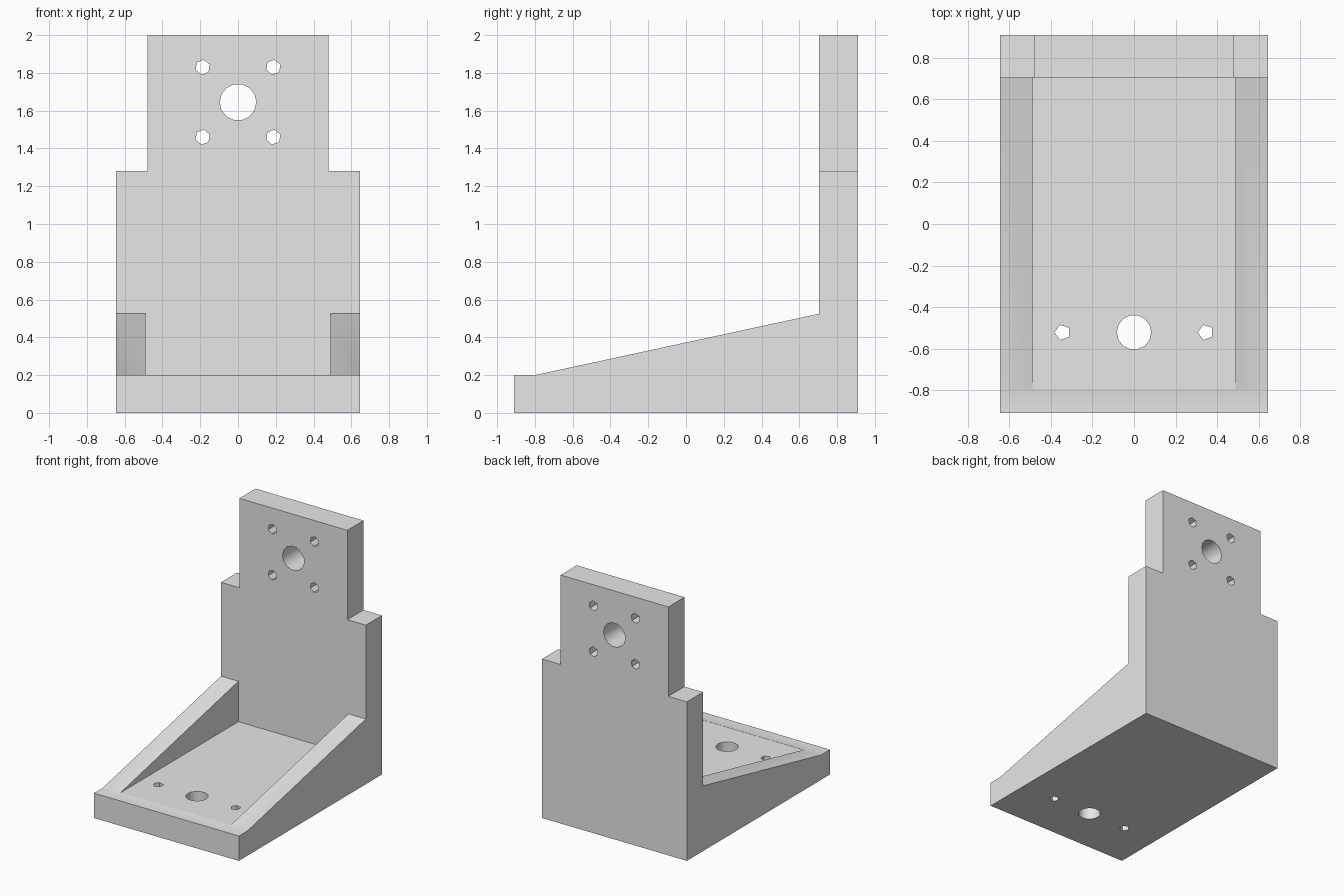
import bpy
import bmesh
from math import radians, cos, sin, pi
from mathutils import Vector

cube = bpy.data.objects.get("Cube")
if cube:
    bpy.data.objects.remove(cube)

grey = bpy.data.materials.new("light_grey")
grey.use_nodes = True
colour = (0.8, 0.8, 0.8, 1)
grey.diffuse_color = colour
grey.node_tree.nodes["Principled BSDF"].inputs["Base Color"].default_value = colour

W, D, BASE, H = 0.645, 0.91, 0.2, 2.0
PLATE_Y = 0.705


def prism(name, points, direction):
    """Extrude a closed outline along a direction."""
    bm = bmesh.new()
    face = bm.faces.new([bm.verts.new(p) for p in points])
    out = bmesh.ops.extrude_face_region(bm, geom=[face])
    moved = [g for g in out["geom"] if isinstance(g, bmesh.types.BMVert)]
    bmesh.ops.translate(bm, vec=Vector(direction), verts=moved)
    bmesh.ops.recalc_face_normals(bm, faces=bm.faces)
    mesh = bpy.data.meshes.new(name)
    bm.to_mesh(mesh)
    bm.free()
    mesh.materials.append(grey)
    obj = bpy.data.objects.new(name, mesh)
    bpy.context.collection.objects.link(obj)
    return obj


def box(name, x0, x1, y0, y1, z0, z1):
    outline = [(x0, y0, z0), (x1, y0, z0), (x1, y1, z0), (x0, y1, z0)]
    return prism(name, outline, (0, 0, z1 - z0))


def ring(radius, sides, phase):
    return [(radius * cos(phase + 2 * pi * i / sides),
             radius * sin(phase + 2 * pi * i / sides)) for i in range(sides)]


# Body: side profile with lip, sloping gussets and upright plate
profile = [(-D, 0), (D, 0), (D, H), (PLATE_Y, H),
           (PLATE_Y, 0.525), (-0.8, BASE), (-D, BASE)]
bracket = prism("bracket", [(-W, y, z) for y, z in profile], (2 * W, 0, 0))

# Pocket between the gussets, and the shoulders of the plate
cutters = [box("pocket_cutter", -0.49, 0.49, -0.795, PLATE_Y, BASE, 0.8)]
for side in (-1, 1):
    x0, x1 = sorted((side * 0.48, side * 0.8))
    cutters.append(box("shoulder_cutter", x0, x1, 0.6, 1.0, 1.28, 2.2))

# Motor holes through the plate
plate_holes = [(0, 1.645, 0.097, 14, 0)]
plate_holes += [(x, z, 0.04, 6, radians(20))
                for x in (-0.187, 0.187) for z in (1.46, 1.83)]
for x, z, r, n, phase in plate_holes:
    pts = [(x + a, 0.6, z + b) for a, b in ring(r, n, phase)]
    cutters.append(prism("plate_hole_cutter", pts, (0, 0.5, 0)))

# Mounting holes through the base
base_holes = [(0, 0.083, 14, 0)]
base_holes += [(x, 0.038, 5, pi) for x in (-0.345, 0.345)]
for x, r, n, phase in base_holes:
    pts = [(x + a, -0.522 + b, -0.1) for a, b in ring(r, n, phase)]
    cutters.append(prism("base_hole_cutter", pts, (0, 0, 0.5)))

# Apply the cuts and remove the cutters
bpy.ops.object.select_all(action="DESELECT")
bpy.context.view_layer.objects.active = bracket
bracket.select_set(True)
for cutter in cutters:
    mod = bracket.modifiers.new("cut", "BOOLEAN")
    mod.operation = "DIFFERENCE"
    mod.solver = "EXACT"
    mod.object = cutter
    bpy.ops.object.modifier_apply(modifier=mod.name)
    bpy.data.objects.remove(cutter)

bpy.ops.object.shade_smooth_by_angle(angle=radians(30))
